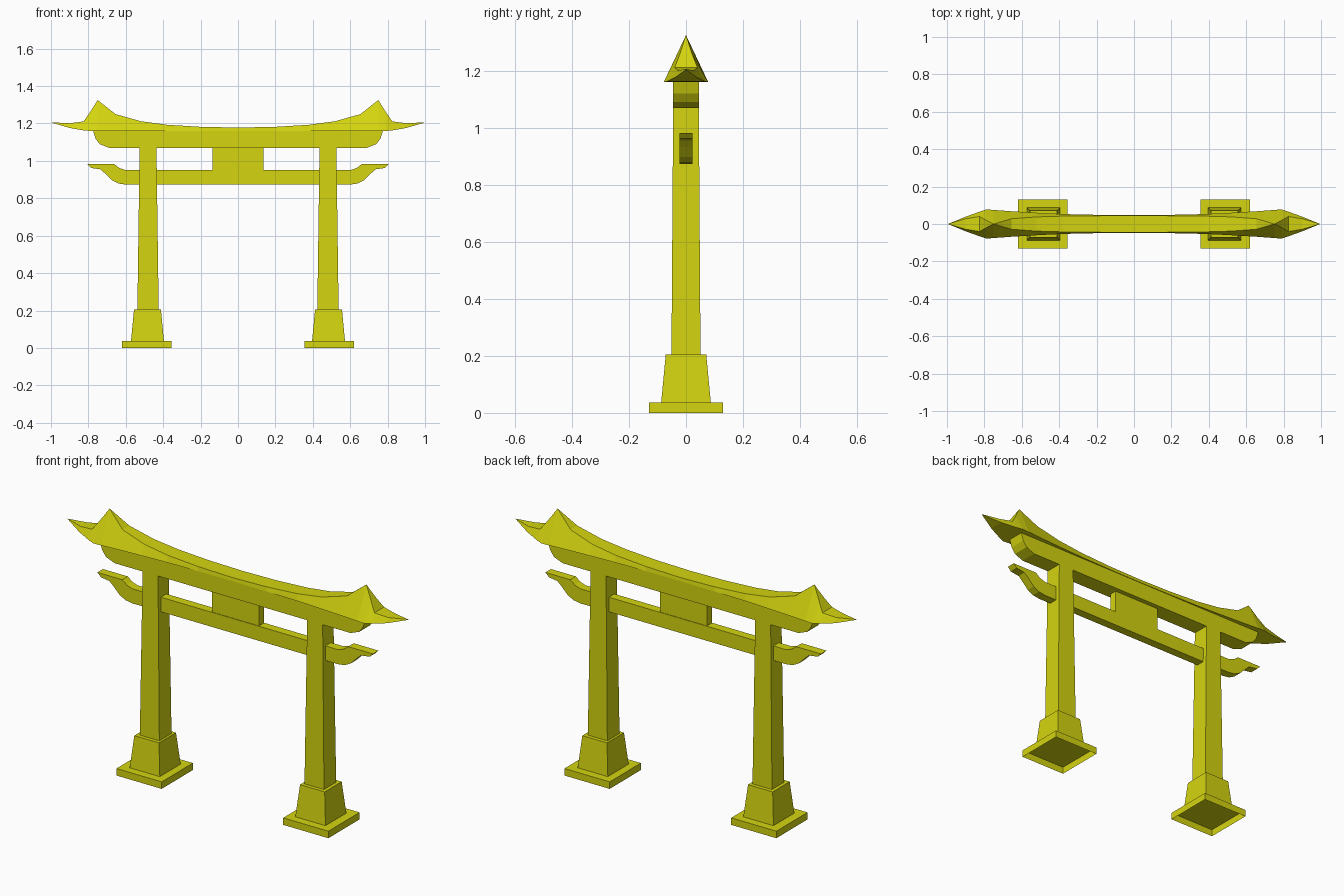
import bpy, bmesh

if "Cube" in bpy.data.objects:
    bpy.data.objects.remove(bpy.data.objects["Cube"])

yellow = bpy.data.materials.new("yellow_paint")
yellow.diffuse_color = (0.66, 0.66, 0.005, 1)
yellow.use_nodes = True
yellow.node_tree.nodes["Principled BSDF"].inputs["Base Color"].default_value = yellow.diffuse_color


def finish(name, bm):
    bmesh.ops.recalc_face_normals(bm, faces=bm.faces[:])
    mesh = bpy.data.meshes.new(name)
    bm.to_mesh(mesh)
    bm.free()
    mesh.materials.append(yellow)
    obj = bpy.data.objects.new(name, mesh)
    bpy.context.collection.objects.link(obj)
    return obj


def loft(name, rings, cap_start=True, cap_end=True):
    """Skin a row of equally long closed rings of points."""
    bm = bmesh.new()
    loops = [[bm.verts.new(p) for p in ring] for ring in rings]
    n = len(loops[0])
    for a, b in zip(loops, loops[1:]):
        for i in range(n):
            j = (i + 1) % n
            bm.faces.new((a[i], a[j], b[j], b[i]))
    if cap_start:
        bm.faces.new(loops[0])
    if cap_end:
        bm.faces.new(loops[-1])
    bmesh.ops.remove_doubles(bm, verts=bm.verts[:], dist=1e-4)
    return finish(name, bm)


def taper(name, cx, z0, z1, bottom, top, cap_start=True):
    """Four-sided block; bottom and top are (half x, half y)."""
    corners = ((-1, -1), (1, -1), (1, 1), (-1, 1))
    rings = [[(cx + sx * h[0], sy * h[1], z) for sx, sy in corners]
             for z, h in ((z0, bottom), (z1, top))]
    return loft(name, rings, cap_start)


def beam(name, half_profile, depth):
    """Mirror a right-hand x/z profile and extrude it through y."""
    outline = half_profile + [(-x, z) for x, z in reversed(half_profile)]
    return loft(name, [[(x, y, z) for x, z in outline] for y in (-depth, depth)])


# Posts with stepped feet
for side, s in (("left", -1), ("right", 1)):
    taper(side + "_base_plate", s * 0.487, 0, 0.037, (0.132, 0.13), (0.132, 0.13), False)
    taper(side + "_pedestal", s * 0.484, 0.037, 0.205, (0.088, 0.087), (0.072, 0.071))
    taper(side + "_post", s * 0.481, 0.2, 1.08, (0.057, 0.051), (0.045, 0.045))

# Lower tie beam with upturned ends
beam("lower_beam", [(0.60, 0.873), (0.64, 0.879), (0.675, 0.897), (0.71, 0.932),
                    (0.735, 0.955), (0.785, 0.962), (0.805, 0.982), (0.66, 0.982),
                    (0.635, 0.962), (0.60, 0.95)], 0.023)

# Centre tablet
taper("centre_block", 0, 0.95, 1.07, (0.137, 0.02), (0.137, 0.02))

# Upper beam with rounded lower ends
beam("upper_beam", [(0.69, 1.07), (0.74, 1.09), (0.762, 1.12), (0.775, 1.162)], 0.045)

# Roof: x, eave half width, eave height, top half width, top height
half = [(0.0, 0.047, 1.16, 0.045, 1.178), (0.2, 0.049, 1.16, 0.044, 1.182),
        (0.38, 0.053, 1.16, 0.042, 1.193), (0.52, 0.06, 1.16, 0.038, 1.212),
        (0.655, 0.068, 1.16, 0.028, 1.25), (0.75, 0.075, 1.16, 0.0, 1.325),
        (0.79, 0.078, 1.16, 0.02, 1.262), (0.825, 0.066, 1.163, 0.04, 1.211),
        (0.90, 0.039, 1.176, 0.028, 1.201), (0.995, 0.0, 1.204, 0.0, 1.206)]
sections = [(-x, *rest) for x, *rest in reversed(half[1:])] + half
loft("curved_roof", [[(x, -w, z), (x, w, z), (x, t, h), (x, -t, h)]
                     for x, w, z, t, h in sections], False, False)
